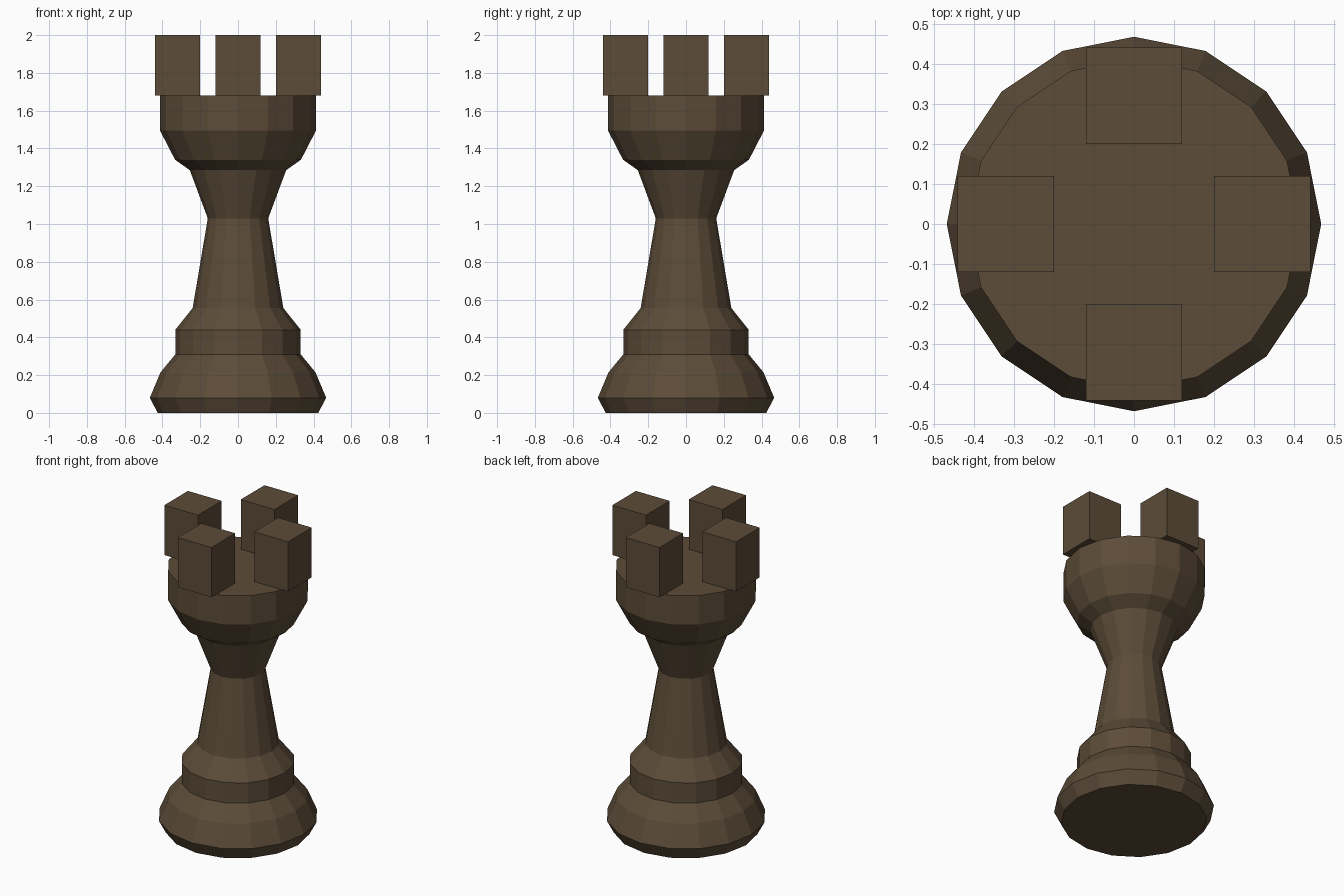
import bpy, bmesh, math

if "Cube" in bpy.data.objects:
    bpy.data.objects.remove(bpy.data.objects["Cube"])

SIDES = 16
wood = bpy.data.materials.new("dark_brown")
wood.diffuse_color = (0.107, 0.072, 0.040, 1)
wood.use_nodes = True
wood.node_tree.nodes["Principled BSDF"].inputs["Base Color"].default_value = wood.diffuse_color


def add_object(name, bm):
    bmesh.ops.recalc_face_normals(bm, faces=bm.faces)
    mesh = bpy.data.meshes.new(name)
    bm.to_mesh(mesh)
    bm.free()
    mesh.materials.append(wood)
    obj = bpy.data.objects.new(name, mesh)
    bpy.context.collection.objects.link(obj)
    return obj


# Turned body: (radius, height) profile swept around z, capped at both ends
profile = [(0.425, 0), (0.467, 0.08), (0.41, 0.215), (0.332, 0.31), (0.332, 0.44),
           (0.24, 0.555), (0.16, 1.03), (0.255, 1.285), (0.333, 1.34),
           (0.413, 1.495), (0.413, 1.68)]
bm = bmesh.new()
rings = []
for r, z in profile:
    angles = [2 * math.pi * i / SIDES for i in range(SIDES)]
    rings.append([bm.verts.new((r * math.cos(a), r * math.sin(a), z)) for a in angles])
for low, high in zip(rings, rings[1:]):
    for i in range(SIDES):
        j = (i + 1) % SIDES
        bm.faces.new((low[i], low[j], high[j], high[i]))
bm.faces.new(rings[0][::-1])
bm.faces.new(rings[-1])
add_object("turned_body", bm)

# Four battlement blocks on the rim
for name, x, y in (("right", 1, 0), ("back", 0, 1), ("left", -1, 0), ("front", 0, -1)):
    bm = bmesh.new()
    bmesh.ops.create_cube(bm, size=1)
    bmesh.ops.scale(bm, vec=(0.24, 0.24, 0.32), verts=bm.verts)
    bmesh.ops.translate(bm, vec=(0.32 * x, 0.32 * y, 1.84), verts=bm.verts)
    add_object("battlement_" + name, bm)
